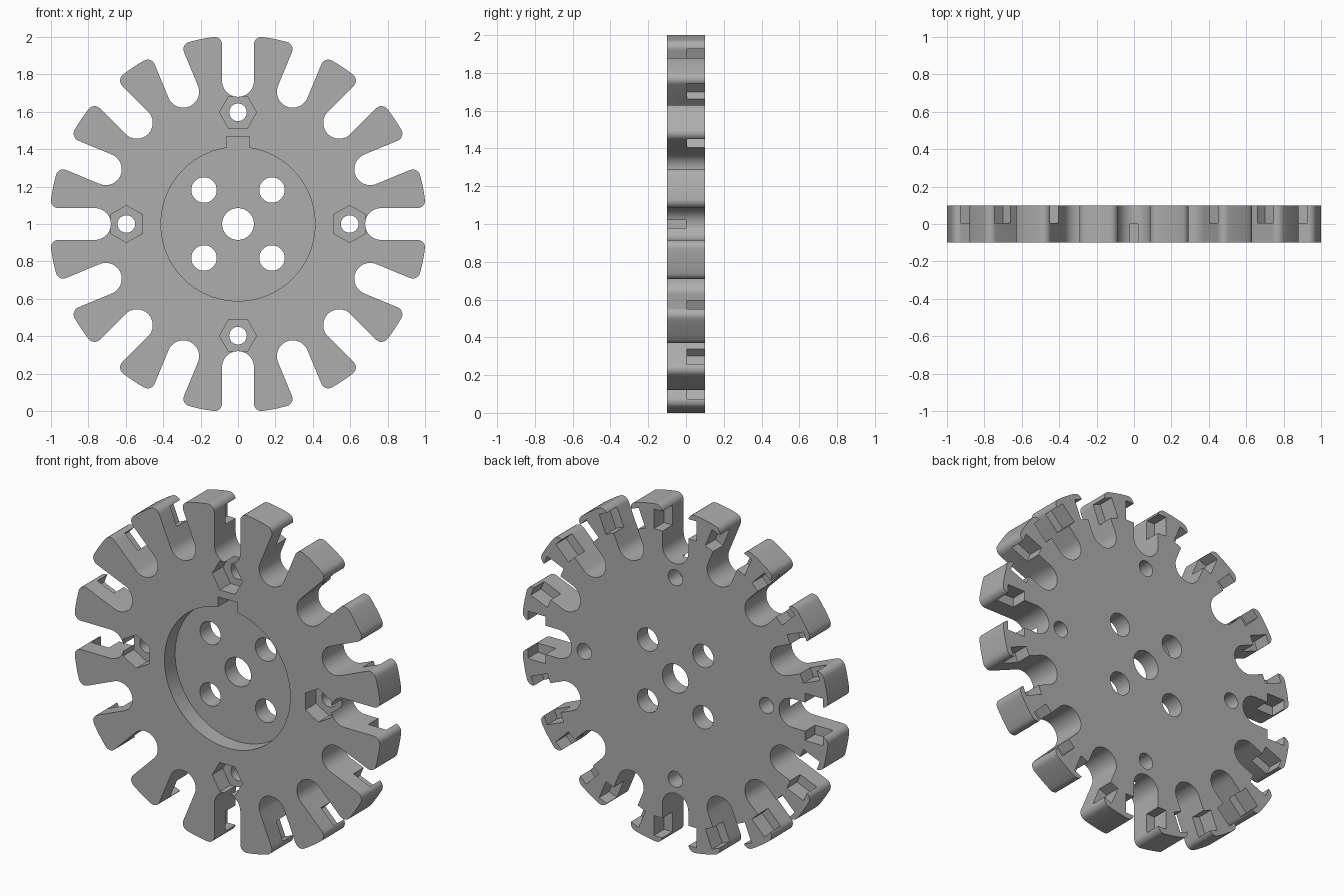
import bpy, bmesh, math
from math import cos, sin, pi

if "Cube" in bpy.data.objects:
    bpy.data.objects.remove(bpy.data.objects["Cube"])

TEETH = 16
R = 1.008          # tip radius
SLOT = 0.085       # half width of a slot
SLOT_C = 0.765     # radius at the centre of the slot's round end
FILLET = 0.04
HALF = 0.1         # half thickness

grey = bpy.data.materials.new("mid_grey")
grey.use_nodes = True
colour = (0.42, 0.42, 0.42, 1)
grey.diffuse_color = colour
grey.node_tree.nodes["Principled BSDF"].inputs["Base Color"].default_value = colour


def turn(points, angle):
    """Rotate (x, z) points about the wheel centre."""
    c, s = cos(angle), sin(angle)
    return [(x * c - z * s, x * s + z * c) for x, z in points]


def circle(radius, n, x=0, z=0, start=0):
    return [(x + radius * cos(start + 2 * pi * i / n),
             z + radius * sin(start + 2 * pi * i / n)) for i in range(n)]


def box(x0, x1, z0, z1):
    return [(x0, z0), (x1, z0), (x1, z1), (x0, z1)]


def prisms(name, outlines, y0, y1):
    """Extrude closed (x, z) outlines from y0 to y1 into one object."""
    bm = bmesh.new()
    for outline in outlines:
        face = bm.faces.new([bm.verts.new((x, y0, z + 1)) for x, z in outline])
        out = bmesh.ops.extrude_face_region(bm, geom=[face])["geom"]
        moved = [v for v in out if isinstance(v, bmesh.types.BMVert)]
        bmesh.ops.translate(bm, verts=moved, vec=(0, y1 - y0, 0))
    bmesh.ops.recalc_face_normals(bm, faces=bm.faces)
    mesh = bpy.data.meshes.new(name)
    bm.to_mesh(mesh)
    bm.free()
    mesh.materials.append(grey)
    obj = bpy.data.objects.new(name, mesh)
    bpy.context.collection.objects.link(obj)
    return obj


def cut(target, name, outlines, y0, y1):
    cutter = prisms(name, outlines, y0, y1)
    cutter.hide_render = True
    mod = target.modifiers.new(name, "BOOLEAN")
    mod.operation, mod.solver, mod.object = "DIFFERENCE", "EXACT", cutter
    bpy.context.view_layer.objects.active = target
    bpy.ops.object.modifier_apply(modifier=name)
    bpy.data.objects.remove(cutter)


# Half of one slot, along +x: round end, straight side, tip fillet, tip arc
step = 2 * pi / TEETH
fx = SLOT + FILLET
fr = math.sqrt((R - FILLET) ** 2 - fx ** 2)
tip = math.atan2(fx, fr)
half = [(SLOT_C - SLOT * cos(i * pi / 20), SLOT * sin(i * pi / 20)) for i in range(1, 11)]
for i in range(7):
    a = -pi / 2 + i / 6 * (pi / 2 + tip)
    half.append((fr + FILLET * cos(a), fx + FILLET * sin(a)))
mid = (tip + step / 2) / 2
half.append((R * cos(mid), R * sin(mid)))
slot = [(x, -z) for x, z in reversed(half)] + [(SLOT_C - SLOT, 0)] + half
slot.append((R * cos(step / 2), R * sin(step / 2)))

# Toothed wheel
outline = [p for k in range(TEETH) for p in turn(slot, k * step)]
wheel = prisms("toothed_wheel", [outline], -HALF, HALF)

# Side notches in the rear half of every tooth
cut(wheel, "tooth_notches",
    [turn(box(0.85, 0.967, -0.14, 0.14), k * step) for k in range(TEETH)], 0.005, 0.2)

# Round hub recess with a keyway in the front
cut(wheel, "hub_recess", [circle(0.412, 96)], -0.2, 0)
cut(wheel, "keyway", [box(-0.062, 0.062, 0.3, 0.467)], -0.2, 0)

# Hexagonal nut pockets in the front
quarters = [k * pi / 2 for k in range(4)]
cut(wheel, "nut_pockets",
    [turn(circle(0.099, 6, 0.597, 0, pi / 6), a) for a in quarters], -0.2, 0)

# Through holes: axle, hub bolts, nut bolts
holes = [circle(0.085, 40)]
for a in quarters:
    holes.append(turn(circle(0.068, 32, 0.257), a + pi / 4))
    holes.append(turn(circle(0.047, 28, 0.597), a))
cut(wheel, "bolt_holes", holes, -0.2, 0.2)

bpy.ops.object.select_all(action="DESELECT")
wheel.select_set(True)
bpy.context.view_layer.objects.active = wheel
bpy.ops.object.shade_smooth_by_angle(angle=math.radians(30))
